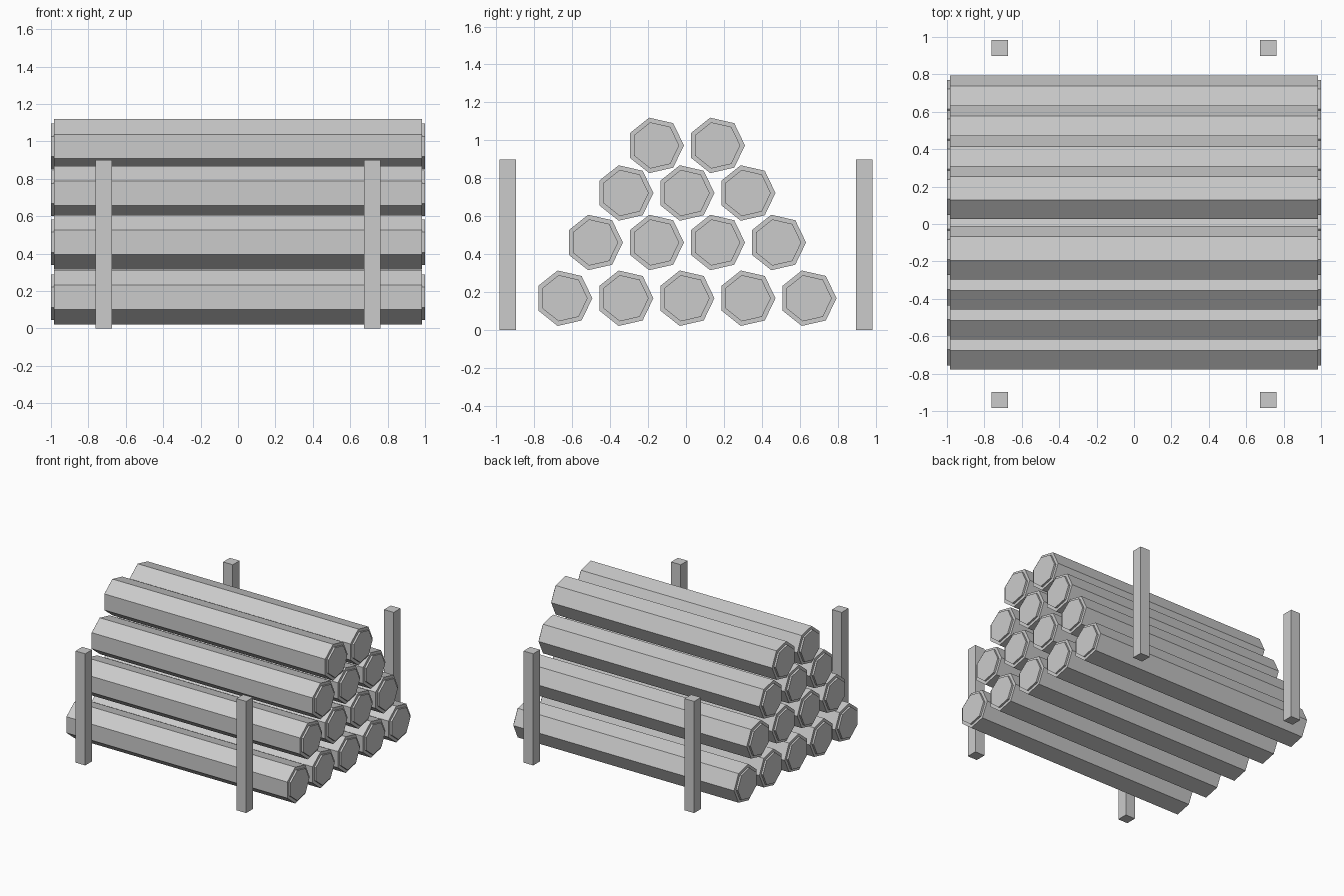
import bpy, bmesh
from math import sin, cos, tau

if "Cube" in bpy.data.objects:
    bpy.data.objects.remove(bpy.data.objects["Cube"])

SIDES = 7


def log_mesh(name, rings):
    """Seven-sided solid along x from (x, radius) rings, closed at both ends."""
    bm = bmesh.new()
    loops = [[bm.verts.new((x, r * cos(tau * i / SIDES), r * sin(tau * i / SIDES)))
              for i in range(SIDES)] for x, r in rings]
    for a, b in zip(loops, loops[1:]):
        for i in range(SIDES):
            j = (i + 1) % SIDES
            bm.faces.new((a[i], a[j], b[j], b[i]))
    bm.faces.new(loops[0])
    bm.faces.new(loops[-1])
    bmesh.ops.recalc_face_normals(bm, faces=bm.faces)
    mesh = bpy.data.meshes.new(name)
    bm.to_mesh(mesh)
    bm.free()
    return mesh


def post_mesh(name, size):
    bm = bmesh.new()
    bmesh.ops.create_cube(bm, size=1)
    bmesh.ops.scale(bm, vec=size, verts=bm.verts)
    mesh = bpy.data.meshes.new(name)
    bm.to_mesh(mesh)
    bm.free()
    return mesh


def place(name, mesh, loc):
    ob = bpy.data.objects.new(name, mesh)
    ob.location = loc
    bpy.context.collection.objects.link(ob)


# Log: bark cylinder with a slightly smaller raised cut face on each end
log = log_mesh("log", [(-1, .125), (-.985, .125), (-.985, .15),
                       (.985, .15), (.985, .125), (1, .125)])

# Stacked rows: (number of logs, centre height)
SPACING = .322
for row, (count, z) in enumerate([(5, .167), (4, .461), (3, .722), (2, .973)]):
    for i in range(count):
        y = (i - (count - 1) / 2) * SPACING
        place(f"log_row{row + 1}_{i + 1}", log, (0, y, z))

# Four upright retaining posts
post = post_mesh("post", (.086, .086, .9))
for sy, side in ((-1, "front"), (1, "back")):
    for sx, end in ((-1, "left"), (1, "right")):
        place(f"{side}_{end}_post", post, (sx * .718, sy * .94, .45))
